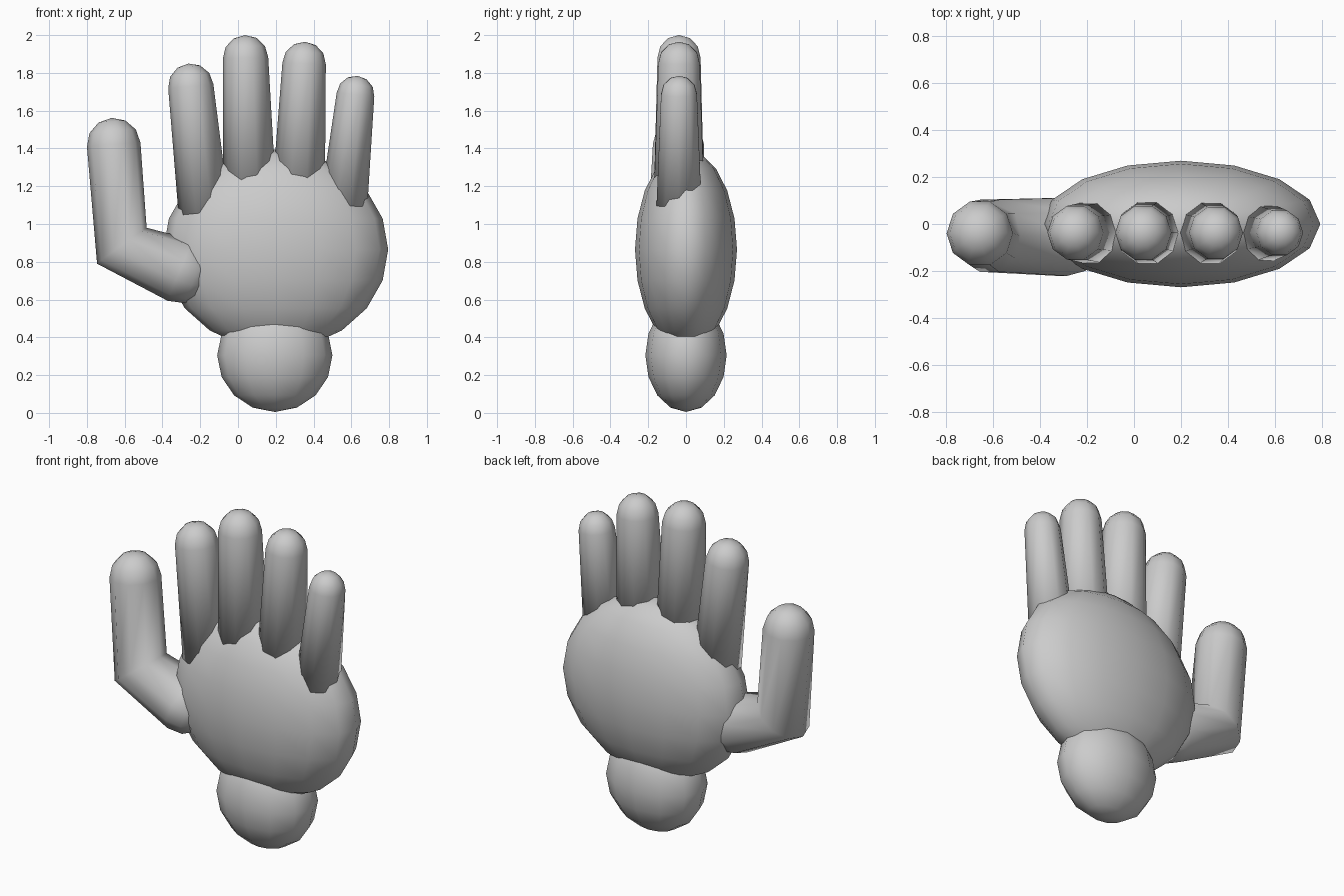
import bpy, bmesh, math
from mathutils import Vector

if "Cube" in bpy.data.objects:
    bpy.data.objects.remove(bpy.data.objects["Cube"])


def ellipsoid(name, center, radii, segments, rings):
    bpy.ops.mesh.primitive_uv_sphere_add(segments=segments, ring_count=rings, radius=1)
    ob = bpy.context.object
    ob.name = name
    for v in ob.data.vertices:
        v.co = Vector(v.co[i] * radii[i] for i in range(3))
    ob.location = center
    bpy.ops.object.shade_smooth()
    return ob


def digit(name, joints, sides=10, round_base=False):
    """Tapered tube through (x, y, z, radius) joints with a domed tip."""
    pts = [Vector(j[:3]) for j in joints]
    rad = [j[3] for j in joints]
    d0 = (pts[1] - pts[0]).normalized()
    d1 = (pts[-1] - pts[-2]).normalized()
    rings = []
    if round_base:
        for a in (85, 60, 30):
            t = math.radians(a)
            rings.append((pts[0] - d0 * rad[0] * math.sin(t), d0, rad[0] * math.cos(t)))
    for i, p in enumerate(pts):
        a = (p - pts[i - 1]).normalized() if i else d0
        b = (pts[i + 1] - p).normalized() if i < len(pts) - 1 else d1
        rings.append((p, (a + b).normalized(), rad[i]))
    for a in (30, 60):
        t = math.radians(a)
        rings.append((pts[-1] + d1 * rad[-1] * math.sin(t), d1, rad[-1] * math.cos(t)))

    bm = bmesh.new()
    loops = []
    for c, d, r in rings:
        v = Vector((0, 1, 0))
        u = v.cross(d).normalized()
        v = d.cross(u)
        loops.append([bm.verts.new(c + r * (u * math.cos(2 * math.pi * k / sides)
                                            + v * math.sin(2 * math.pi * k / sides)))
                      for k in range(sides)])
    for lo, hi in zip(loops, loops[1:]):
        for k in range(sides):
            n = (k + 1) % sides
            bm.faces.new((lo[k], lo[n], hi[n], hi[k]))
    bm.faces.new(loops[0][::-1])
    pole = bm.verts.new(pts[-1] + d1 * rad[-1])
    for k in range(sides):
        bm.faces.new((loops[-1][k], loops[-1][(k + 1) % sides], pole))
    bmesh.ops.recalc_face_normals(bm, faces=bm.faces)
    me = bpy.data.meshes.new(name)
    bm.to_mesh(me)
    bm.free()
    for f in me.polygons:
        f.use_smooth = True
    ob = bpy.data.objects.new(name, me)
    bpy.context.collection.objects.link(ob)
    return ob


# Palm and wrist
ellipsoid("palm", (0.2, 0, 0.865), (0.595, 0.27, 0.53), 16, 10)
ellipsoid("wrist", (0.195, 0, 0.305), (0.305, 0.215, 0.3), 12, 8)

# Four straight fingers: base x, base z, base radius, tip x, tip z, tip radius
Y = -0.037
for name, bx, bz, br, tx, tz, tr in (
        ("index_finger", -0.18, 1.06, 0.135, -0.25, 1.73, 0.12),
        ("middle_finger", 0.062, 1.15, 0.14, 0.04, 1.88, 0.12),
        ("ring_finger", 0.32, 1.15, 0.14, 0.35, 1.85, 0.115),
        ("little_finger", 0.56, 1.1, 0.125, 0.622, 1.685, 0.1)):
    digit(name, [(bx, Y, bz, br), (tx, Y, tz, tr)])

# Bent thumb
digit("thumb", [(-0.305, -0.055, 0.755, 0.175),
                (-0.615, -0.05, 0.885, 0.162),
                (-0.658, -0.04, 1.42, 0.142)], round_base=True)
